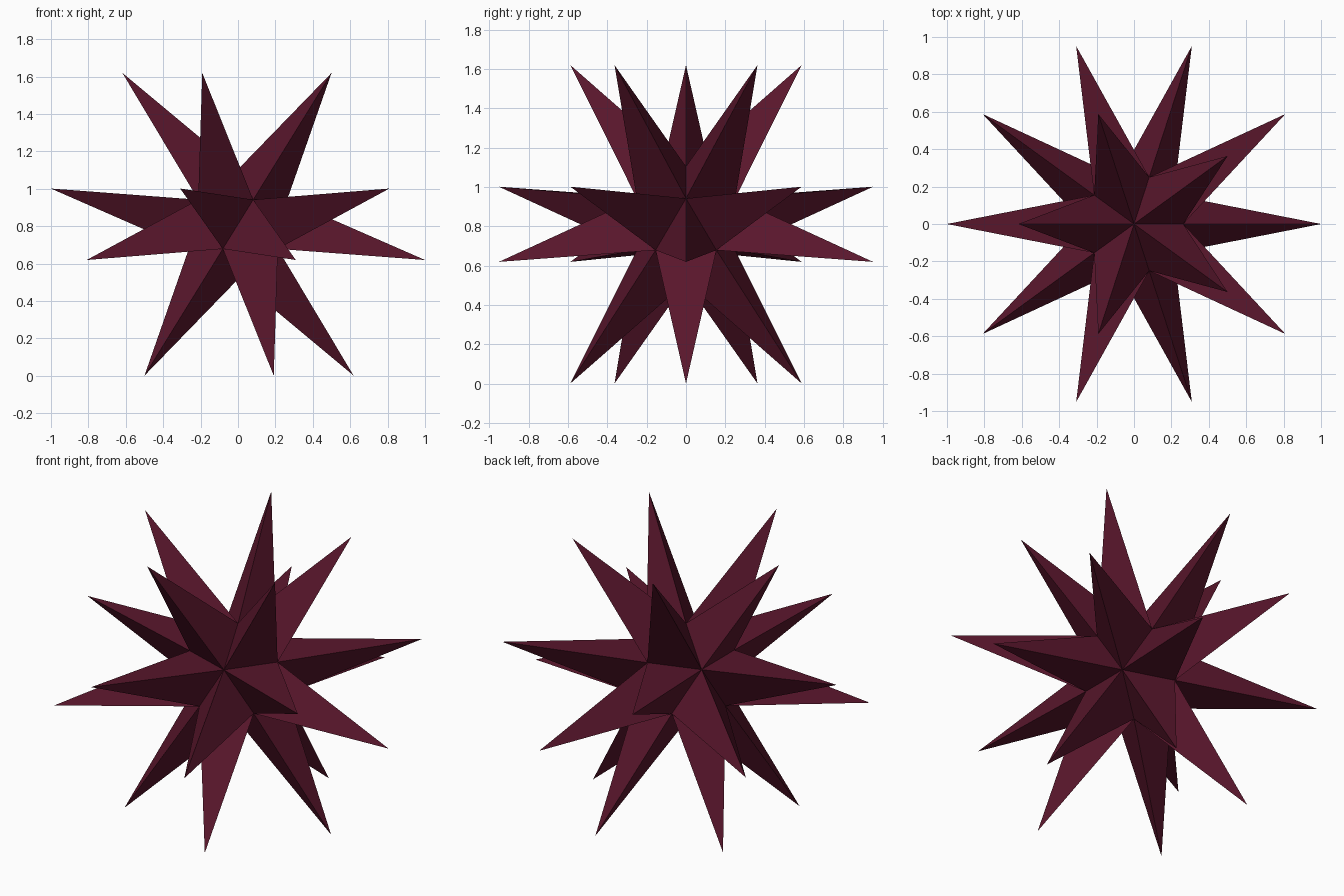
import bpy, bmesh

if "Cube" in bpy.data.objects:
    bpy.data.objects.remove(bpy.data.objects["Cube"])

CORE_R = 0.294      # icosahedral core radius
TIP_R = 1.0185      # distance of spike tips from the centre
CENTRE_Z = 0.81

# Core icosahedron, each face raised to a three-sided spike
bm = bmesh.new()
bmesh.ops.create_icosphere(bm, subdivisions=1, radius=CORE_R)
tips = bmesh.ops.poke(bm, faces=bm.faces[:])["verts"]
for v in tips:
    v.co = v.co.normalized() * TIP_R
bmesh.ops.translate(bm, verts=bm.verts[:], vec=(0, 0, CENTRE_Z))
bmesh.ops.recalc_face_normals(bm, faces=bm.faces[:])

mesh = bpy.data.meshes.new("spiked_star")
bm.to_mesh(mesh)
bm.free()
star = bpy.data.objects.new("spiked_star", mesh)
bpy.context.collection.objects.link(star)

# Dark burgundy finish
mat = bpy.data.materials.new("burgundy")
mat.diffuse_color = (0.1, 0.008, 0.025, 1)
mat.use_nodes = True
mat.node_tree.nodes["Principled BSDF"].inputs["Base Color"].default_value = mat.diffuse_color
mesh.materials.append(mat)
